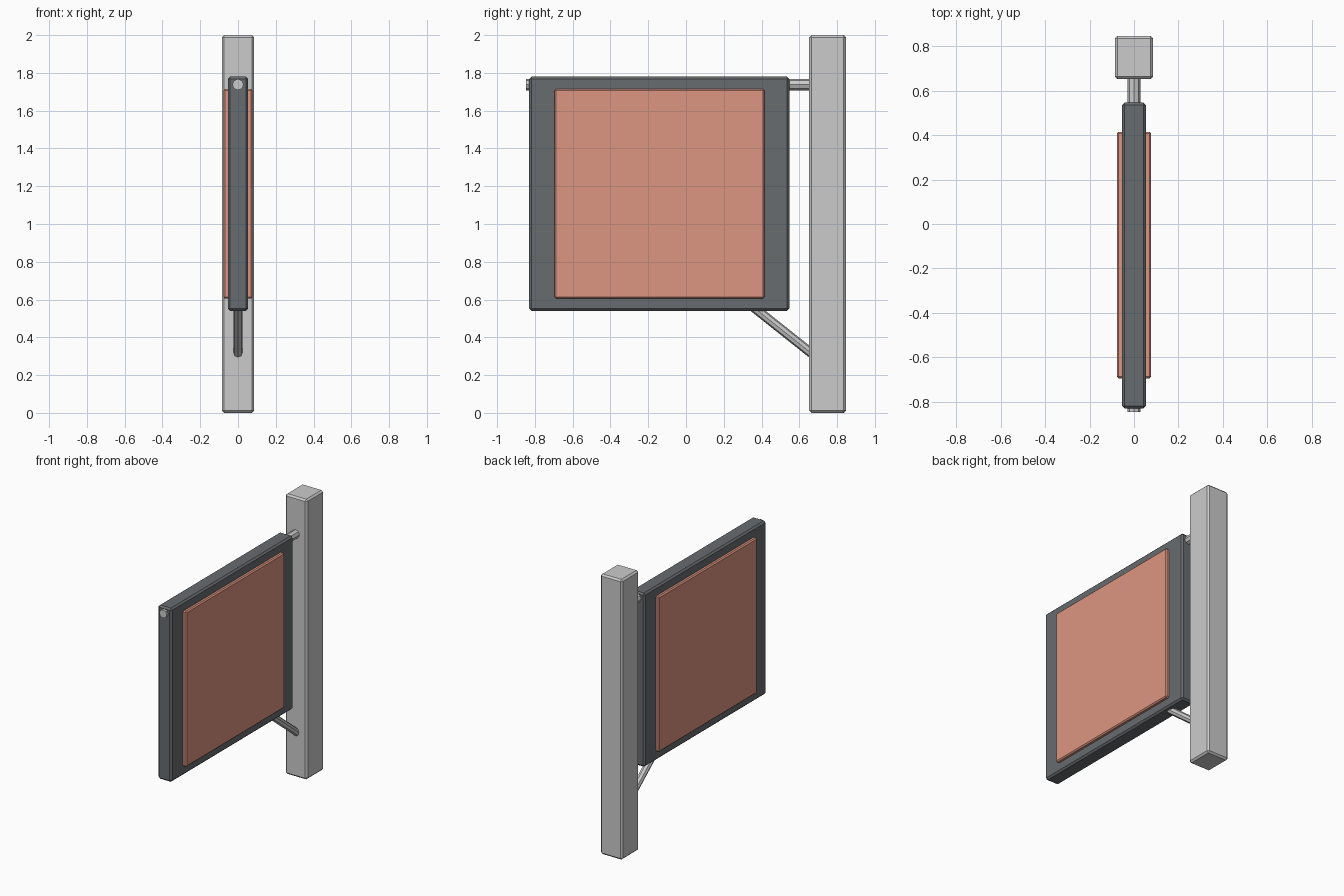
import bpy
from mathutils import Vector

if "Cube" in bpy.data.objects:
    bpy.data.objects.remove(bpy.data.objects["Cube"])


def material(name, color):
    m = bpy.data.materials.new(name)
    m.diffuse_color = (*color, 1)
    m.use_nodes = True
    m.node_tree.nodes["Principled BSDF"].inputs["Base Color"].default_value = m.diffuse_color
    return m


def box(name, lo, hi, bevel, mat=None):
    lo, hi = Vector(lo), Vector(hi)
    bpy.ops.mesh.primitive_cube_add(size=1, location=(lo + hi) / 2)
    ob = bpy.context.object
    ob.name = name
    ob.scale = hi - lo
    bpy.ops.object.transform_apply(location=False, rotation=False, scale=True)
    mod = ob.modifiers.new("edge_bevel", 'BEVEL')
    mod.width = bevel
    mod.segments = 1
    if mat:
        ob.data.materials.append(mat)
    return ob


def rod(name, a, b, radius, sides=8):
    a, b = Vector(a), Vector(b)
    bpy.ops.mesh.primitive_cylinder_add(vertices=sides, radius=radius,
                                        depth=(b - a).length, location=(a + b) / 2)
    ob = bpy.context.object
    ob.name = name
    ob.rotation_euler = (b - a).to_track_quat('Z', 'Y').to_euler()
    return ob


dark = material("dark_frame", (0.14, 0.15, 0.16))
clay = material("clay_panel", (0.72, 0.30, 0.22))

# Upright post
box("post", (-0.086, 0.652, 0), (0.086, 0.847, 2), 0.012)

# Hanging board and the raised panel showing on both faces
box("sign_board", (-0.054, -0.83, 0.54), (0.054, 0.547, 1.78), 0.012, dark)
box("sign_panel", (-0.077, -0.695, 0.605), (0.077, 0.415, 1.715), 0.008, clay)

# Top support rod through the board, and the diagonal brace below
rod("support_rod", (0, -0.847, 1.738), (0, 0.67, 1.738), 0.03)
rod("brace", (0, 0.335, 0.577), (0, 0.665, 0.315), 0.025)
